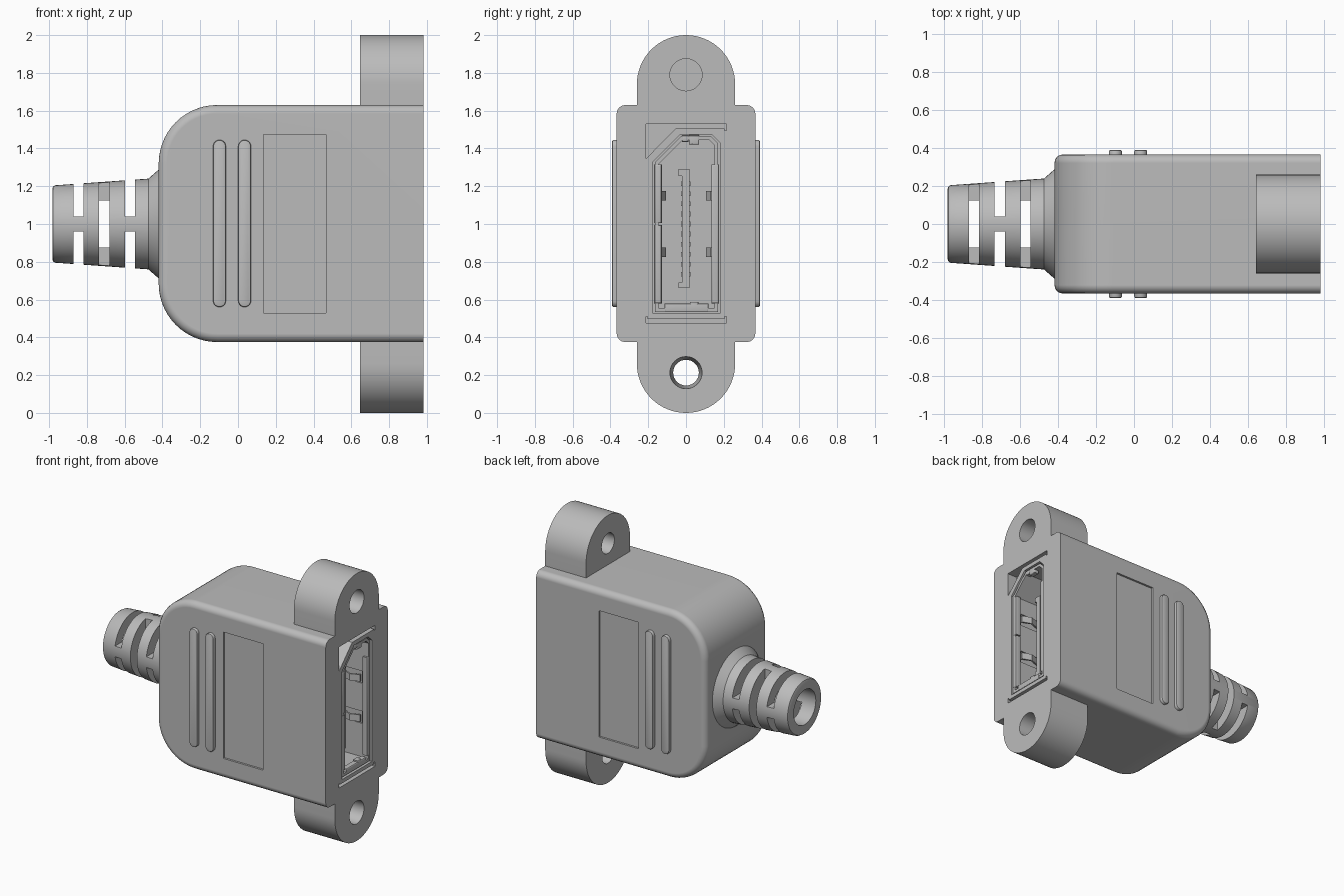
import bpy, bmesh, math
from mathutils import Vector

cube = bpy.data.objects.get("Cube")
if cube:
    bpy.data.objects.remove(cube, do_unlink=True)

GREY = (0.5, 0.5, 0.5, 1)
mat = bpy.data.materials.new("plain grey")
mat.use_nodes = True
mat.diffuse_color = GREY
bsdf = mat.node_tree.nodes["Principled BSDF"]
bsdf.inputs["Base Color"].default_value = GREY
bsdf.inputs["Roughness"].default_value = 0.6
parts = []


def finish(name, bm):
    bmesh.ops.recalc_face_normals(bm, faces=bm.faces)
    me = bpy.data.meshes.new(name)
    bm.to_mesh(me)
    bm.free()
    me.materials.append(mat)
    ob = bpy.data.objects.new(name, me)
    bpy.context.collection.objects.link(ob)
    parts.append(ob)
    return ob


def prism(name, pts, axis, a, b, bevel=0, segs=3, keep=None):
    """Extrude a 2D outline along x (points are y,z) or y (points are x,z)."""
    def at(p, d):
        return (d, p[0], p[1]) if axis == "x" else (p[0], d, p[1])
    bm = bmesh.new()
    lo = [bm.verts.new(at(p, a)) for p in pts]
    hi = [bm.verts.new(at(p, b)) for p in pts]
    caps = [bm.faces.new(lo), bm.faces.new(hi)]
    n = len(pts)
    for i in range(n):
        bm.faces.new((lo[i], lo[(i + 1) % n], hi[(i + 1) % n], hi[i]))
    bmesh.ops.recalc_face_normals(bm, faces=bm.faces)
    if bevel:
        edges = {e for f in caps for e in f.edges}
        if keep:
            edges = [e for e in edges if keep((e.verts[0].co + e.verts[1].co) / 2)]
        bmesh.ops.bevel(bm, geom=list(edges), offset=bevel, segments=segs,
                        profile=0.5, affect="EDGES")
    return finish(name, bm)


def box(name, x, y, z, bevel=0):
    return prism(name, [(y[0], z[0]), (y[1], z[0]), (y[1], z[1]), (y[0], z[1])],
                 "x", x[0], x[1], bevel)


def lathe(name, profile, centre_z, n=48, ring=True):
    """Revolve (x, radius) points about a line along x."""
    bm = bmesh.new()
    rows = []
    for x, r in profile:
        rows.append([bm.verts.new((x, r * math.cos(2 * math.pi * i / n),
                                   centre_z + r * math.sin(2 * math.pi * i / n)))
                     for i in range(n)])
    for j in range(len(rows) if ring else len(rows) - 1):
        p, q = rows[j], rows[(j + 1) % len(rows)]
        for i in range(n):
            bm.faces.new((p[i], p[(i + 1) % n], q[(i + 1) % n], q[i]))
    if not ring:
        bm.faces.new(rows[0])
        bm.faces.new(rows[-1])
    return finish(name, bm)


def cut(ob, *cutters):
    for c in cutters:
        m = ob.modifiers.new("cut", "BOOLEAN")
        m.operation = "DIFFERENCE"
        m.solver = "EXACT"
        m.object = c
    bpy.context.view_layer.update()
    me = bpy.data.meshes.new_from_object(
        ob.evaluated_get(bpy.context.evaluated_depsgraph_get()))
    ob.modifiers.clear()
    ob.data = me
    for c in cutters:
        parts.remove(c)
        bpy.data.objects.remove(c, do_unlink=True)


def arc(cx, cz, r, a0, a1, n):
    return [(cx + r * math.cos(math.radians(a0 + (a1 - a0) * i / n)),
             cz + r * math.sin(math.radians(a0 + (a1 - a0) * i / n)))
            for i in range(n + 1)]


def port(d):
    """Socket outline, inset by d."""
    k = 0.414 * d
    return [(-.175 + d, .525 + d), (.18 - d, .525 + d), (.18 - d, 1.43 - k),
            (.135 - k, 1.475 - d), (-.03 + k, 1.475 - d), (-.175 + d, 1.33 - k)]


F = 0.983            # plane of the mating face
BOT, TOP, HALF = 0.375, 1.63, 0.367

# Housing with two big rounded corners and softened side edges
outline = ([(F, BOT), (F, TOP)] + arc(-.11, TOP - .31, .31, 90, 180, 14)
           + arc(-.11, BOT + .31, .31, 180, 270, 14))
housing = prism("housing", outline, "y", -HALF, HALF, 0.045, 4,
                lambda c: c.x < F - 0.001)

cutters = [prism("c", port(0), "x", F - .04, 1.1),
           prism("c", port(.02), "x", .45, 1.1)]
# Relief grooves around the socket
cutters.append(prism("c", [(-.213, 1.53), (.215, 1.53), (.215, 1.495), (.205, 1.495),
                           (.205, 1.505), (-.055, 1.505), (-.213, 1.345)],
                     "x", F - .08, 1.1))
cutters.append(prism("c", [(-.213, .475), (.215, .475), (.215, .51), (.205, .51),
                           (.205, .497), (-.203, .497), (-.203, .51), (-.213, .51)],
                     "x", F - .08, 1.1))
# Shallow label panels on both sides
for s in (-1, 1):
    ys = sorted((s * (HALF - .015), s * .5))
    cutters.append(box("c", (.135, .465), ys, (.53, 1.475)))
cut(housing, *cutters)

# Raised grip ribs on both sides
for s, side in ((-1, "front"), (1, "back")):
    for i, x in enumerate((-.098, .035)):
        pts = arc(x, 1.411, .034, 0, 180, 10) + arc(x, .594, .034, 180, 360, 10)
        prism(f"grip_rib_{side}_{i + 1}", pts, "y", s * (HALF - .02), s * .391,
              .008, 2, lambda c: abs(c.y) > .38)

# Screw ears
upper = prism("upper_ear", [(.26, TOP)] + arc(0, 1.74, .26, 0, 180, 32) + [(-.26, TOP)],
              "x", .645, F)
cut(upper, lathe("c", [(F - .14, .085), (1.1, .085)], 1.79, 32, False),
    lathe("c", [(.5, .075), (.645 + .14, .075)], 1.79, 32, False))
lower = prism("lower_ear", [(-.26, BOT)] + arc(0, .26, .26, 180, 360, 32) + [(.26, BOT)],
              "x", .645, F)
cut(lower, lathe("c", [(.5, .068), (.66, .068), (F, .085), (1.1, .085)], .213, 32, False))

# Slotted strain relief sleeve
sleeve = lathe("strain_relief", [(-F, .13), (-F, .188), (-.979, .198), (-.967, .205),
                                 (-.475, .24), (-.42, .288), (-.40, .288), (-.40, .13)], 1.0)
slots = []
for x in (-.845, -.572):
    for z in ((.6, .96), (1.04, 1.4)):
        slots.append(box("c", (x - .027, x + .027), (-.4, .4), z))
for y in ((-.4, -.04), (.04, .4)):
    slots.append(box("c", (-.708 - .028, -.708 + .028), y, (.6, 1.4)))
cut(sleeve, *slots)

# Socket shell with spring windows
shell = prism("socket_shell", port(.01), "x", .44, F - .008)
holes = [prism("c", port(.03), "x", .3, 1.1)]
for z in (.85, 1.15):
    holes.append(box("c", (.72, .92), (-.3, .3), (z - .045, z + .045)))
cut(shell, *holes)

# Contact springs: bent tongues inside the windows
for s, side in ((-1, "right"), (1, "left")):
    for i, z in enumerate((.85, 1.15)):
        bm = bmesh.new()
        path = [(.71, .153), (.85, .105), (.92, .13)]
        rows = [[bm.verts.new((x, s * (y + t), z + dz))
                 for t, dz in ((0, -.025), (0, .025), (.012, .025), (.012, -.025))]
                for x, y in path]
        for p, q in zip(rows, rows[1:]):
            for k in range(4):
                bm.faces.new((p[k], p[(k + 1) % 4], q[(k + 1) % 4], q[k]))
        bm.faces.new(rows[0])
        bm.faces.new(rows[-1])
        finish(f"spring_{side}_{i + 1}", bm)

# Rolled lips at the mouth of the shell
for name, y, z in (("lip_right_lower", (-.168, -.128), (.58, .996)),
                   ("lip_right_upper", (-.168, -.128), (1.004, 1.315)),
                   ("lip_left", (.135, .173), (.58, 1.315)),
                   ("lip_bottom", (-.115, .12), (.533, .578)),
                   ("lip_top", (-.02, .012), (1.435, 1.468)),
                   ("key_tab_top", (.015, .07), (1.42, 1.47)),
                   ("key_tab_bottom", (.02, .065), (.57, .588))):
    box(name, (F - .05, F - .006), y, z, .008)

# Tongue with hooked ends and contact pins
prism("tongue", [(-.04, .66), (.018, .66), (.018, 1.255), (.018, 1.29), (-.04, 1.29),
                 (-.04, 1.255), (-.02, 1.255), (-.02, .69), (-.04, .69)],
      "x", .44, .88)
for i in range(10):
    z = .735 + i * .053
    box(f"pin_{i + 1}", (.44, .86), (-.026, .024), (z - .012, z + .012))

# Smooth shading with sharp creases
bpy.ops.object.select_all(action="DESELECT")
for ob in parts:
    ob.select_set(True)
bpy.context.view_layer.objects.active = housing
bpy.ops.object.shade_smooth_by_angle(angle=math.radians(30))
wn = housing.modifiers.new("even_normals", "WEIGHTED_NORMAL")
wn.keep_sharp = True
